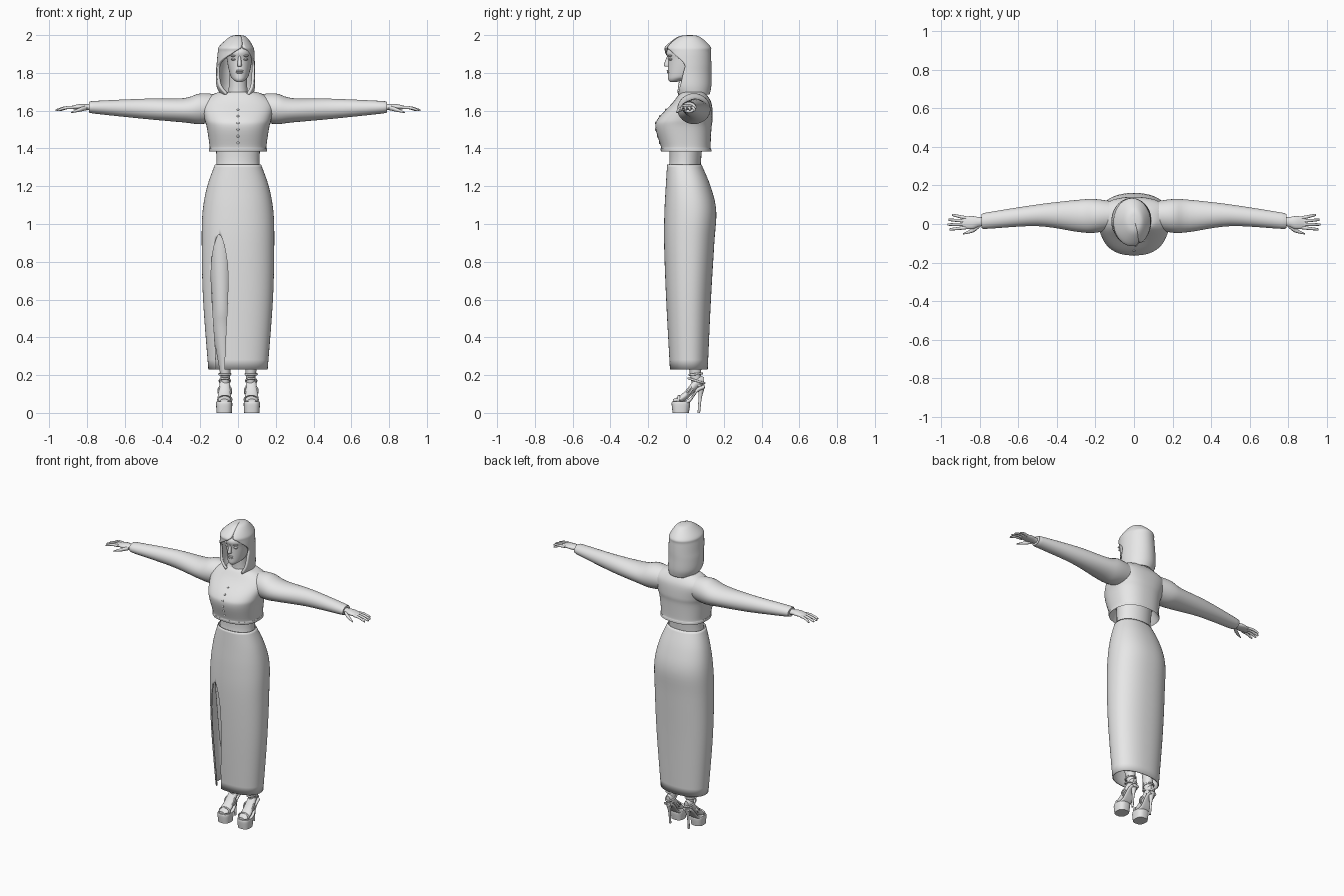
import bpy, bmesh, math
from mathutils import Vector
from mathutils.bvhtree import BVHTree

default_cube = bpy.data.objects.get("Cube")
if default_cube:
    bpy.data.objects.remove(default_cube, do_unlink=True)

grey = bpy.data.materials.new("plain grey")
grey.use_nodes = True
grey.diffuse_color = (.8, .8, .8, 1)
grey.node_tree.nodes["Principled BSDF"].inputs["Base Color"].default_value = grey.diffuse_color


def finish(obj, name):
    """Name an object and give it the material and smooth shading."""
    obj.name = name
    obj.data.materials.append(grey)
    bpy.ops.object.select_all(action='DESELECT')
    obj.select_set(True)
    bpy.context.view_layer.objects.active = obj
    bpy.ops.object.shade_smooth_by_angle(angle=math.radians(50))
    return obj


def from_bmesh(name, bm):
    bmesh.ops.recalc_face_normals(bm, faces=bm.faces)
    mesh = bpy.data.meshes.new(name)
    bm.to_mesh(mesh)
    bm.free()
    obj = bpy.data.objects.new(name, mesh)
    bpy.context.collection.objects.link(obj)
    return finish(obj, name)


def refine(rows, steps=5):
    """Smoothly interpolate between the rows of a profile."""
    rows = [Vector(row) for row in rows]
    smooth = []
    for i in range(len(rows) - 1):
        start, end = rows[i], rows[i + 1]
        before, after = rows[max(i - 1, 0)], rows[min(i + 2, len(rows) - 1)]
        leave, arrive = (end - before) / 2, (after - start) / 2
        for k in range(steps):
            t = k / steps
            bend = (start - end) * 2 + leave + arrive
            pull = (end - start) * 3 - leave * 2 - arrive
            smooth.append(start + leave * t + pull * t ** 2 + bend * t ** 3)
    return smooth + [rows[-1]]


def bridge(bm, loops, closed):
    for low, high in zip(loops, loops[1:]):
        count = len(low)
        for i in range(count if closed else count - 1):
            j = (i + 1) % count
            bm.faces.new((low[i], low[j], high[j], high[i]))


def loft(name, rows, axis='z', power=2.0, sides=32, caps=True, side=1):
    """Rows hold the position along the axis, then two centres and two radii."""
    bm = bmesh.new()
    loops = []
    for along, mid_u, mid_v, radius_u, radius_v in refine(rows):
        loop = []
        for i in range(sides):
            turn = math.tau * i / sides
            c, s = math.cos(turn), math.sin(turn)
            u = mid_u + radius_u * math.copysign(abs(c) ** (2 / power), c)
            v = mid_v + radius_v * math.copysign(abs(s) ** (2 / power), s)
            x, y, z = {'x': (along, u, v), 'y': (u, along, v), 'z': (u, v, along)}[axis]
            loop.append(bm.verts.new((x * side, y, z)))
        loops.append(loop)
    bridge(bm, loops, True)
    if caps:
        bm.faces.new(loops[0])
        bm.faces.new(loops[-1])
    return from_bmesh(name, bm)


def body(*rows, x=0.0):
    """Turn rows of height, half width, front and back into loft rows."""
    return [(z, x, (front + back) / 2, half, (back - front) / 2) for z, half, front, back in rows]


def ball(name, place, size):
    bpy.ops.mesh.primitive_uv_sphere_add(segments=16, ring_count=10, location=place)
    ball_object = bpy.context.object
    ball_object.scale = size
    return finish(ball_object, name)


def strap(name, place, size, tilt):
    bpy.ops.mesh.primitive_torus_add(major_radius=1, minor_radius=.13, major_segments=28,
                                     minor_segments=8, location=place, rotation=tilt)
    strap_object = bpy.context.object
    strap_object.scale = size
    return finish(strap_object, name)


# Long skirt, thin walled and open at the hem
skirt = loft("skirt", body(
    (.23, .157, -.085, .115), (.6, .185, -.105, .132), (.9, .192, -.116, .15),
    (1.07, .187, -.114, .16), (1.2, .163, -.107, .13), (1.315, .122, -.1, .082)),
    power=2.25, sides=64, caps=False)
shell = skirt.modifiers.new("thickness", 'SOLIDIFY')
shell.thickness = .006

# Rounded slit on the right front
bm = bmesh.new()
outline = refine([(-.118, .1), (-.118, .3), (-.142, .75), (-.1, .945),
                  (-.054, .75), (-.07, .3), (-.075, .1)], steps=8)
slit_face = bm.faces.new([bm.verts.new((x, -.3, z)) for x, z in outline])
pushed = bmesh.ops.extrude_face_region(bm, geom=[slit_face])["geom"]
bmesh.ops.translate(bm, vec=(0, .28, 0),
                    verts=[part for part in pushed if isinstance(part, bmesh.types.BMVert)])
cutter = from_bmesh("slit_cutter", bm)
cutter.hide_render = True
cutter.hide_set(True)
cut = skirt.modifiers.new("slit", 'BOOLEAN')
cut.object, cut.operation, cut.solver = cutter, 'DIFFERENCE', 'EXACT'

# Bare waist
loft("waist", body((1.28, .118, -.095, .076), (1.34, .114, -.087, .08), (1.46, .12, -.09, .09)))

# Cropped blouse, hollow at the turned hem
blouse = loft("blouse", body(
    (1.45, .12, -.1, .1), (1.385, .15, -.128, .132), (1.4, .153, -.135, .133),
    (1.41, .15, -.133, .13), (1.51, .165, -.162, .135), (1.56, .178, -.147, .141),
    (1.64, .19, -.073, .135), (1.69, .125, -.035, .105), (1.7, .07, -.02, .09)),
    power=2.4, sides=48)

# Button row on the blouse front
surface = BVHTree.FromPolygons([vertex.co for vertex in blouse.data.vertices],
                               [polygon.vertices[:] for polygon in blouse.data.polygons])
for i in range(6):
    hit = surface.ray_cast(Vector((0, -1, 1.43 + .035 * i)), Vector((0, 1, 0)))[0]
    ball("button", hit, (.007, .004, .007))

# Neck, head and face
face_x = .008
loft("neck", body((1.64, .08, -.045, .09), (1.69, .053, -.025, .08), (1.8, .045, -.03, .07)))
loft("head", body(
    (1.752, .015, -.085, -.05), (1.765, .034, -.094, 0), (1.79, .05, -.096, .06),
    (1.87, .067, -.095, .1), (1.92, .067, -.1, .1), (1.98, .03, -.03, .05), x=face_x))
loft("nose", body((1.833, .006, -.104, -.08), (1.841, .012, -.117, -.08),
                  (1.89, .006, -.1, -.08), x=face_x), sides=16)
for name, height in (("upper_lip", 1.811), ("lower_lip", 1.802)):
    ball(name, (face_x, -.094, height), (.02, .008, .005))
for side in (1, -1):
    ball("eyelid", (face_x + side * .03, -.08, 1.872), (.015, .012, .007))
    ball("brow", (face_x + side * .03, -.083, 1.891), (.02, .012, .005))

# Side-parted hair: height, centre, radii, then the angles of its left and right edges
bm = bmesh.new()
loops = []
strands = 48
for z, mid_x, mid_y, radius_x, radius_y, left, right in refine([
        (2, 0, .02, .01, .01, .4, .4), (1.99, 0, .015, .045, .06, .4, .4),
        (1.94, -.01, .01, .09, .119, .45, .35), (1.91, -.01, .01, .097, .122, .8, -.1),
        (1.85, -.012, .01, .101, .124, 1.4, -1.1), (1.8, -.014, .012, .103, .122, 1.35, -1.2),
        (1.73, -.012, .02, .102, .114, 1.1, -1), (1.685, -.005, .03, .088, .095, .75, -.7)]):
    loop = []
    for i in range(strands + 1):
        turn = left + (math.tau + right - left) * i / strands
        loop.append(bm.verts.new((mid_x + radius_x * math.sin(turn),
                                  mid_y - radius_y * math.cos(turn), z)))
    loops.append(loop)
bridge(bm, loops, False)
bm.faces.new(loops[0])
hair = from_bmesh("hair", bm)
volume = hair.modifiers.new("thickness", 'SOLIDIFY')
volume.thickness = .014

for side, word in ((1, "left_"), (-1, "right_")):
    # Sleeve with a soft shoulder and a cuff
    loft(word + "sleeve", [
        (.1, .045, 1.615, .07, .07), (.2, .042, 1.61, .087, .081), (.29, .042, 1.602, .083, .064),
        (.5, .045, 1.61, .056, .053), (.765, .017, 1.618, .042, .033),
        (.77, .017, 1.618, .037, .028), (.79, .016, 1.618, .037, .028)], axis='x', side=side)

    # Hand, with four fanned fingers and a thumb
    loft(word + "hand", [
        (.76, .014, 1.618, .024, .018), (.8, .011, 1.619, .024, .016),
        (.84, .007, 1.62, .034, .015), (.89, .007, 1.616, .028, .007)],
        axis='x', sides=20, side=side)
    knuckle = .87
    for finger in range(4):
        root = .032 - .017 * finger
        tip = root * 1.45
        reach = .965 - .007 * (finger - 1.8) ** 2
        loft(word + "finger", [
            (knuckle, root, 1.617, .009, .009),
            ((knuckle + reach) / 2, (root + tip) / 2, 1.615, .008, .008),
            (reach - .004, tip, 1.603, .006, .006),
            (reach, tip, 1.601, .002, .002)], axis='x', sides=10, side=side)
    loft(word + "thumb", [
        (.8, -.005, 1.615, .014, .012), (.835, -.032, 1.606, .012, .011),
        (.885, -.051, 1.59, .003, .003)], axis='x', sides=12, side=side)

    # Leg and arched foot
    loft(word + "leg", [
        (.14, .068, .06, .022, .026), (.21, .068, .05, .027, .03), (.45, .082, .035, .053, .056),
        (.6, .085, .01, .052, .058), (1.05, .09, .02, .08, .1)], sides=24, side=side)
    loft(word + "foot", [
        (-.068, .073, .065, .02, .008), (-.04, .073, .07, .034, .016), (0, .072, .095, .034, .026),
        (.06, .069, .16, .026, .033), (.094, .068, .17, .014, .02)],
        axis='y', sides=20, side=side)

    # Platform shoe: block sole, sloping arch, stiletto and straps
    loft(word + "platform", body((0, .04, -.071, .015), (.045, .043, -.076, .022),
                                 (.06, .041, -.074, .02), x=.073), power=2.6, side=side)
    loft(word + "shoe_arch", [
        (-.02, .073, .048, .04, .012), (.02, .072, .067, .035, .012),
        (.06, .07, .12, .029, .012), (.098, .069, .138, .025, .01)],
        axis='y', power=3, sides=20, side=side)
    loft(word + "stiletto", [
        (0, .069, .068, .007, .007), (.08, .069, .075, .008, .009), (.14, .069, .084, .022, .018)],
        sides=14, side=side)
    x = side * .07
    strap(word + "toe_strap", (x, -.04, .07), (.036, .022, .06), (1.4, 0, 0))
    strap(word + "ankle_strap", (x, .052, .205), (.031, .035, .045), (.1, 0, 0))
    strap(word + "heel_strap", (x, .055, .17), (.029, .044, .045), (-.3, 0, 0))
    for tilt in (.35, -.35):
        strap(word + "cross_strap", (x, .018, .115), (.035, .033, .04), (.9, tilt, 0))
